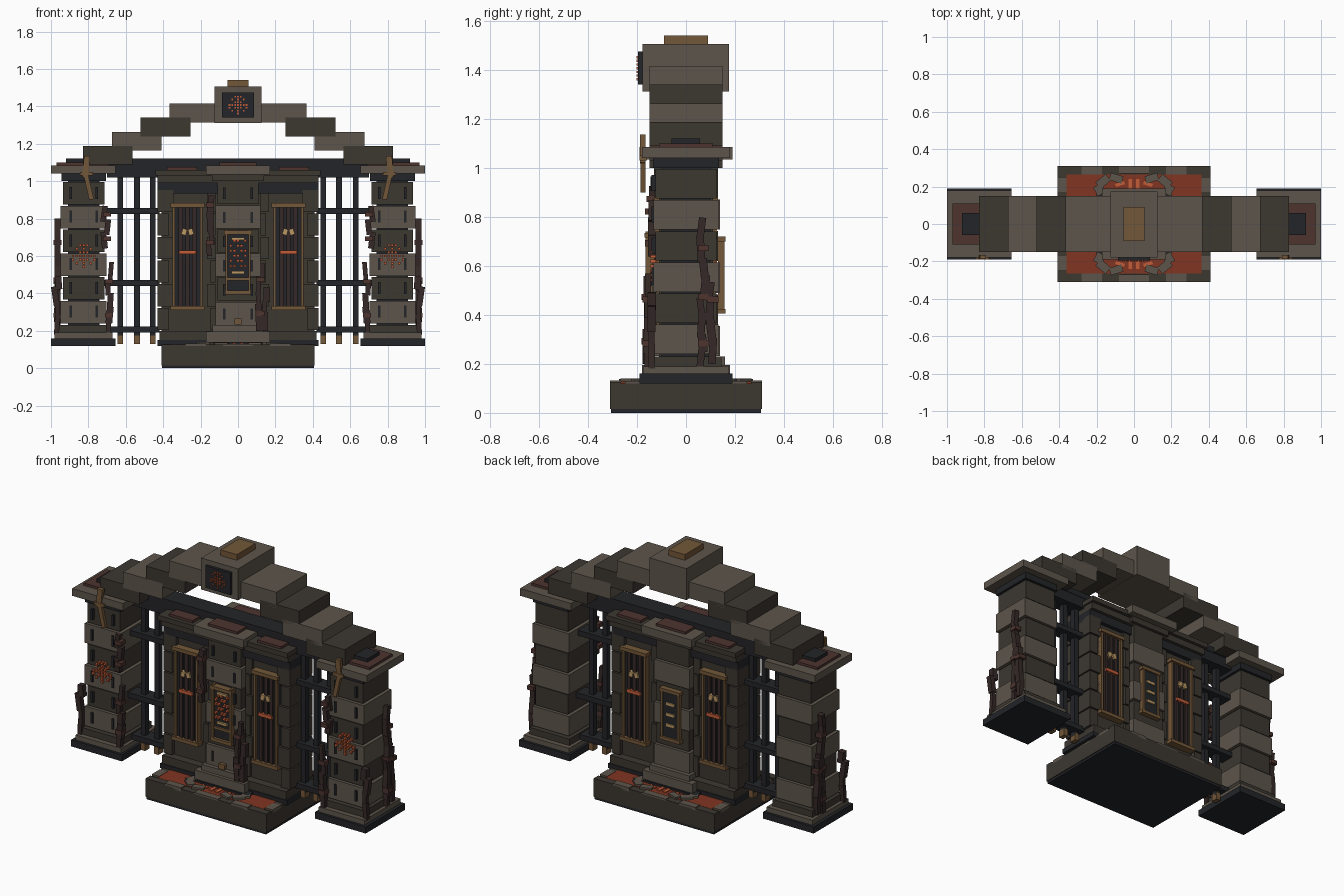
import bpy, bmesh, math, random
from mathutils import Matrix, Vector

random.seed(4)

def mat(name, r, g, b):
    m = bpy.data.materials.new(name)
    m.diffuse_color = (r, g, b, 1)
    return m

LIGHT = mat("light_stone", 0.11, 0.09, 0.07)
DARK = mat("dark_stone", 0.045, 0.038, 0.03)
IRON = mat("iron", 0.017, 0.018, 0.021)
GOLD = mat("bronze", 0.17, 0.095, 0.04)
RUST = mat("rust", 0.075, 0.034, 0.028)
VINE = mat("root", 0.035, 0.022, 0.02)
LAVA = mat("lava", 0.22, 0.035, 0.015)
EMBER = mat("ember", 0.55, 0.11, 0.04)
CREAM = mat("pale_gold", 0.5, 0.32, 0.13)

def B(x0, x1, y0, y1, z0, z1, tilt=0.0, axis='Y'):
    """One box given by its extents, optionally tilted (radians)."""
    return (x0, x1, y0, y1, z0, z1, tilt, axis)

def mx(bs):
    """Boxes plus their copies mirrored in x."""
    return bs + [(-b[1], -b[0]) + b[2:6] + (b[6] if b[7] == 'X' else -b[6], b[7]) for b in bs]

def my(bs):
    """Boxes plus their copies mirrored in y (front and back)."""
    return bs + [(b[0], b[1], -b[3], -b[2]) + b[4:6] + (b[6] if b[7] == 'Y' else -b[6], b[7]) for b in bs]

def make(name, bs, m):
    bm = bmesh.new()
    for x0, x1, y0, y1, z0, z1, t, ax in bs:
        c = Vector(((x0 + x1) / 2, (y0 + y1) / 2, (z0 + z1) / 2))
        s = Matrix.Diagonal((abs(x1 - x0), abs(y1 - y0), abs(z1 - z0), 1))
        bmesh.ops.create_cube(bm, size=1, matrix=Matrix.Translation(c) @ Matrix.Rotation(t, 4, ax) @ s)
    me = bpy.data.meshes.new(name)
    bm.to_mesh(me)
    bm.free()
    me.materials.append(m)
    ob = bpy.data.objects.new(name, me)
    bpy.context.collection.objects.link(ob)
    return ob

# plinth with lava bed and broken rim stones
make("plinth", [B(-.41, .41, -.31, .31, .015, .12)], DARK)
make("plinth_foot", [B(-.405, .405, -.307, .307, 0, .015)], IRON)
make("lava_bed", my(mx([B(.0, .36, -.265, -.14, .115, .128)])), LAVA)
make("rim_stones_light", my(mx([B(.36, .41, -.25, -.17, .11, .13), B(.17, .28, -.31, -.265, .11, .133),
     B(0, .08, -.31, -.27, .11, .13), B(.355, .41, -.08, .08, .11, .13)])), LIGHT)
make("rim_stones_dark", my(mx([B(.28, .41, -.31, -.265, .11, .127), B(.08, .17, -.31, -.265, .11, .126),
     B(.36, .41, -.17, -.08, .11, .127)])), DARK)
make("crust_stones", my(mx([B(.13, .20, -.25, -.205, .115, .14, .7, 'Z'), B(.16, .21, -.21, -.16, .115, .14, .5, 'Z'),
     B(.06, .13, -.265, -.225, .115, .138, -.3, 'Z')])), LIGHT)
make("lava_cracks", my(mx([B(.01, .03, -.24, -.19, .12, .134), B(.05, .1, -.222, -.205, .12, .134, .3, 'Z')])), EMBER)

# side pillars: bases, stacked blocks, caps
make("pillar_foot", mx([B(.655, 1, -.19, .19, .12, .16), B(.705, .945, -.135, .135, 1.0, 1.04)]), IRON)
make("pillar_base", mx([B(.67, .98, -.175, .175, .16, .19)]), LIGHT)
make("pillar_cap", mx([B(.655, 1, -.18, .18, 1.04, 1.085)]), LIGHT)
make("pillar_cap_pad", mx([B(.69, .97, -.11, .11, 1.08, 1.1)]), RUST)
dark, light, pins = [B(.69, .96, -.145, .145, .19, .23)], [], []
for i in range(6):
    z = .24 + i * .127
    (dark if i % 2 else light).append(
        B(.715, .935, -.125, .125, z, z + .12) if i % 2 else B(.702, .948, -.132, .132, z, z + .12))
    pins += [B(x - .007, x + .007, -.14, -.12, z + .03, z + .095) for x in (.755, .895)]
make("pillar_blocks_dark", mx(dark), DARK)
make("pillar_blocks_light", mx(light), LIGHT)
make("pillar_core", mx([B(.74, .91, -.1, .1, .19, 1.02)]), IRON)
make("pillar_pins", mx(pins), IRON)

# glowing rune studs on the pillars (abstract branching pattern)
def studs(cx, cz, step, y, s):
    cells = [(0, k) for k in range(-3, 4)] + [(k, 0) for k in (-3, -2, -1, 1, 2, 3)]
    cells += [(a * k, b * k) for k in (1, 2) for a in (-1, 1) for b in (-1, 1)] + [(-3, -1), (3, -1), (-1, 3), (1, 3)]
    return [B(cx + i * step - s, cx + i * step + s, y, y + .02, cz + k * step - s, cz + k * step + s) for i, k in cells]
make("pillar_rune_studs", mx(studs(.825, .6, .019, -.145, .0065)), EMBER)

# bronze straps hanging from pillar caps
make("pillar_straps", mx([B(.795, .828, -.188, -.165, 1.02, 1.135, -.08), B(.785, .81, -.185, -.165, .9, 1.03, .22),
     B(.775, .845, -.19, -.16, 1.03, 1.05)]), GOLD)

# roots: short boxes climbing in a jittered chain
def root(x, y, z0, z1, axis):
    out, z = [], z0
    while z < z1:
        h = random.uniform(.07, .11)
        d = random.uniform(-.012, .012)
        px, py = (x + d, y) if axis == 'Y' else (x, y + d)
        w = random.uniform(.012, .018)
        out.append(B(px - w, px + w, py - w, py + w, z, z + h, random.uniform(-.16, .16), axis))
        z += h * .85
    return out
def knots(x, y, zs):
    return [B(x - .022, x + .022, y - .022, y + .022, z, z + .025) for z in zs]
make("pillar_roots", mx(root(.965, .07, .18, .72, 'X') + root(.965, .1, .2, .46, 'X') + root(.69, -.155, .18, .48, 'Y')
     + root(.965, -.14, .18, .45, 'Y') + root(.705, -.14, .64, .84, 'Y')), VINE)
make("pillar_root_knots", mx(knots(.965, .07, (.27, .46, .66)) + knots(.965, .11, (.45,)) + knots(.69, -.155, (.27, .45))
     + knots(.7, -.145, (.68, .81))), RUST)
make("pilaster_roots", root(.12, -.16, .2, .5, 'Y') + root(.145, -.155, .2, .42, 'Y') + root(-.15, -.135, .6, .88, 'Y'), VINE)
make("pilaster_root_knots", knots(.12, -.16, (.28, .46)) + knots(-.15, -.14, (.66, .86)), RUST)

# central wall
make("wall_core", [B(-.41, .41, -.085, .085, .12, 1.02)], DARK)
make("wall_foot", [B(-.43, .43, -.14, .14, .12, .15), B(-.2, .2, -.19, .19, .12, .14)], IRON)
make("wall_base", [B(-.42, .42, -.135, .135, .15, .2)], DARK)
make("pilaster_base", [B(-.17, .17, -.18, .18, .138, .195), B(-.135, .135, -.16, .16, .195, .23)], LIGHT)
quoins = []
for i in range(6):
    z = .205 + i * .126
    w = .345 if i % 2 else .37
    quoins.append(B(w, .43, -.11, .11, z, z + .118))
    quoins.append(B(.12, .165 if i % 2 else .15, -.1, .1, z, z + .118))
make("wall_quoins", mx(quoins), DARK)
make("lintel", [B(-.43, .43, -.11, .11, .935, .99)], IRON)
make("cornice", [B(-.43, .43, -.13, .13, .99, 1.03)], DARK)
make("cornice_slab", [B(-.44, .44, -.15, .15, 1.03, 1.06)], DARK)
make("cornice_centre", [B(-.17, .17, -.19, .19, 1.035, 1.085)], LIGHT)
make("cornice_pads", [B(-.1, .1, -.15, .15, 1.08, 1.1)] + mx([B(.22, .38, -.125, .125, 1.055, 1.075)]), RUST)

# central pilaster of alternating blocks
pd, pl = [], []
for i in range(6):
    z = .232 + i * .129
    (pd if i % 2 else pl).append(B(-.11, .11, -.13, .13, z, z + .123) if i % 2 else B(-.12, .12, -.138, .138, z, z + .123))
make("pilaster_blocks_dark", pd + [B(-.14, .14, -.15, .15, 1.0, 1.036)], DARK)
make("pilaster_blocks_light", pl, LIGHT)
make("pilaster_pins", mx([B(.068, .08, -.145, -.12, .26 + i * .129, .32 + i * .129) for i in range(6)]), IRON)

# lantern on the front of the pilaster, plaque on the back
make("lantern_frame", [B(-.07, .07, -.165, -.13, .395, .415), B(-.075, .075, -.17, -.13, .715, .735),
     B(-.06, .06, -.16, -.13, .47, .485), B(-.02, .02, -.16, -.13, .235, .265)]
     + mx([B(.055, .068, -.165, -.13, .4, .74)]), GOLD)
make("lantern_back", [B(-.06, .06, -.148, -.13, .4, .73)], IRON)
make("lantern_embers", [B(x * .019 - .007, x * .019 + .007, -.165, -.14, .54 + k * .027, .553 + k * .027)
     for k in range(6) for x in range(-2, 3) if (x + k) % 3], EMBER)
make("lantern_bars", [B(-.035, .035, -.16, -.14, z, z + .014) for z in (.505, .685)], CREAM)
make("plaque", [B(-.055, .055, .13, .15, .42, .71)], IRON)
make("plaque_frame", [B(-.07, .07, .13, .162, z, z + .02) for z in (.405, .7)]
     + mx([B(.05, .062, .13, .158, .41, .71)]), GOLD)
make("plaque_bars", [B(-.03, .03, .14, .158, z, z + .018) for z in (.49, .555, .62)], CREAM)

# barred door panels, front and back
make("door_panels", my(mx([B(.19, .35, -.105, -.08, .32, .87)])), IRON)
make("door_slats", my(mx([B(x, x + .022, -.116, -.1, .33, .86) for x in (.223, .259, .295)])), VINE)
make("door_frames", my(mx([B(.18, .36, -.13, -.08, .86, .882), B(.18, .36, -.13, -.08, .31, .332),
     B(.19, .204, -.12, -.08, .32, .87), B(.336, .35, -.12, -.08, .32, .87)])), GOLD)
make("door_ember_bars", my(mx([B(.225, .315, -.126, -.1, .61, .63)])), EMBER)
make("door_emblems", my(mx([B(.24, .265, -.126, -.1, .712, .745, .3), B(.275, .3, -.126, -.1, .712, .745, -.3)])), CREAM)

# side grilles between wall and pillars
make("grille_bars", mx([B(x - .015, x + .015, -.018, .018, .16, 1.03) for x in (.455, .54, .63)]), IRON)
make("grille_rails", mx([B(.42, .72, -.045, .045, z, z + .032) for z in (.19, .44, .825)]), IRON)
make("grille_feet", mx([B(x - .015, x + .015, -.022, .022, .13, .175) for x in (.455, .54, .63)]), GOLD)

# tie beam
make("tie_beam", [B(-.7, .7, -.055, .055, 1.02, 1.09), B(-.92, .92, -.06, .058, 1.085, 1.12)], IRON)

# stepped arch, keystone, emblem plate and finial
make("arch_steps_dark", mx([B(.565, .83, -.15, .15, 1.09, 1.187), B(.255, .52, -.15, .15, 1.24, 1.34)]), DARK)
make("arch_steps_light", mx([B(.408, .675, -.15, .15, 1.165, 1.262), B(.1, .365, -.15, .15, 1.315, 1.415)]), LIGHT)
make("keystone", [B(-.125, .125, -.178, .175, 1.312, 1.505)], LIGHT)
make("keystone_plate", [B(-.085, .085, -.195, -.17, 1.34, 1.475)], IRON)
make("keystone_studs", studs(0, 1.407, .015, -.203, .0045), EMBER)
make("finial", [B(-.055, .055, -.09, .09, 1.505, 1.54)], GOLD)
